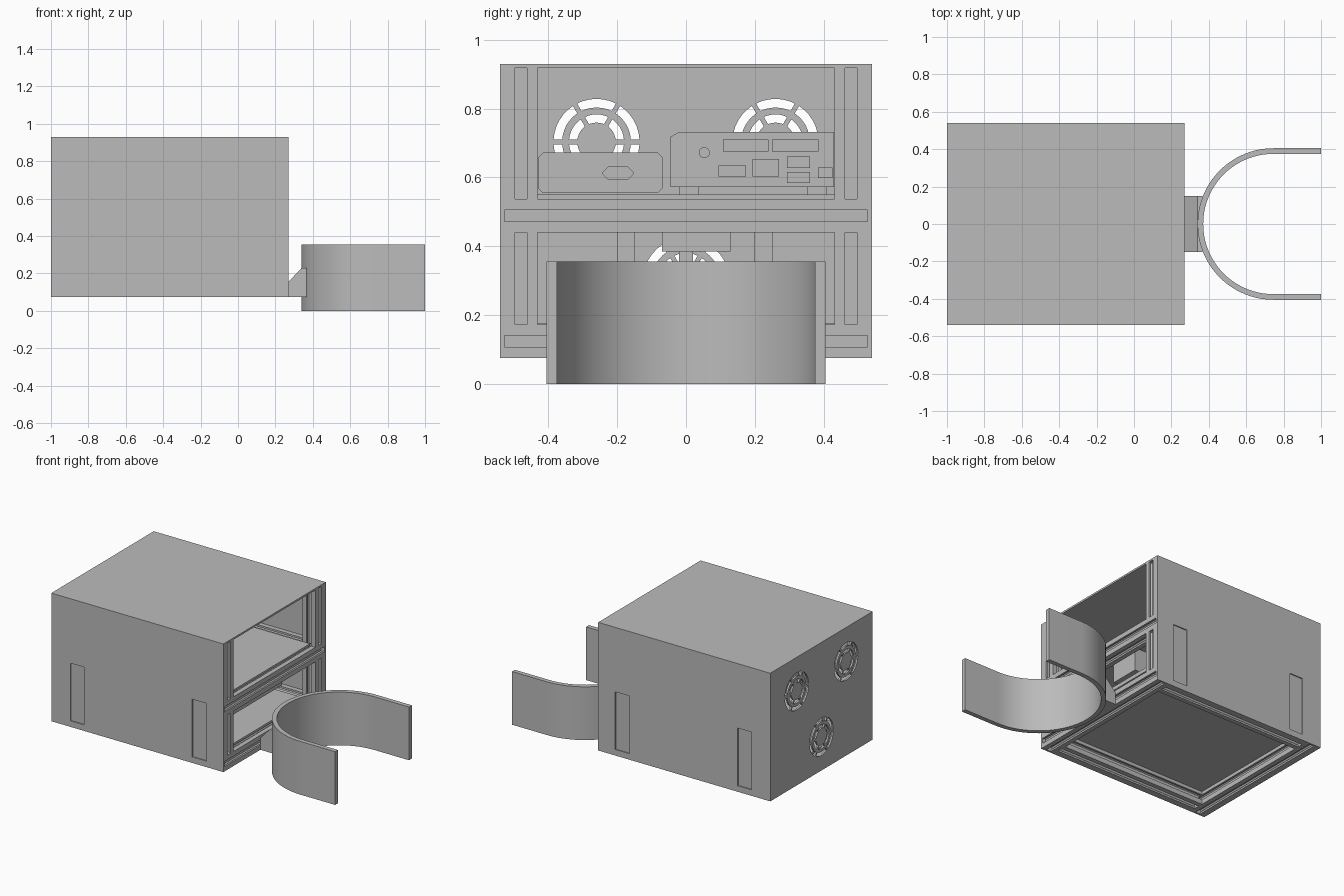
import bpy, bmesh, math
from mathutils import Vector

cube = bpy.data.objects.get("Cube")
if cube:
    bpy.data.objects.remove(cube, do_unlink=True)

grey = bpy.data.materials.new("plain grey")
grey.use_nodes = True
COLOUR = (0.5, 0.5, 0.5, 1)
grey.diffuse_color = COLOUR
grey.node_tree.nodes["Principled BSDF"].inputs["Base Color"].default_value = COLOUR


def finish(name, bm):
    bmesh.ops.recalc_face_normals(bm, faces=bm.faces)
    mesh = bpy.data.meshes.new(name)
    bm.to_mesh(mesh)
    bm.free()
    mesh.materials.append(grey)
    obj = bpy.data.objects.new(name, mesh)
    bpy.context.collection.objects.link(obj)
    return obj


def add_prism(bm, points, axis, start, end):
    """Extrude a 2D outline along an axis; the other two axes keep x, y, z order."""
    def place(p, d):
        c = list(p)
        c.insert("xyz".index(axis), d)
        return Vector(c)
    low = [bm.verts.new(place(p, start)) for p in points]
    high = [bm.verts.new(place(p, end)) for p in points]
    bm.faces.new(low)
    bm.faces.new(high)
    n = len(points)
    for i in range(n):
        j = (i + 1) % n
        bm.faces.new((low[i], low[j], high[j], high[i]))


def prism(name, points, axis, start, end):
    bm = bmesh.new()
    add_prism(bm, points, axis, start, end)
    return finish(name, bm)


def rect(a, b, c, d):
    return [(a, c), (b, c), (b, d), (a, d)]


def box(name, x, y, z):
    return prism(name, rect(*x, *y), "z", *z)


def cut(target, cutter):
    cutter.hide_render = True
    cutter.hide_viewport = True
    cutter.display_type = "WIRE"
    mod = target.modifiers.new("cut", "BOOLEAN")
    mod.operation = "DIFFERENCE"
    mod.solver = "EXACT"
    mod.object = cutter


# Overall cabinet limits
X0, X1, Y, Z0, Z1, T = -1.0, 0.27, 0.54, 0.075, 0.93, 0.012
S = 0.097                     # extrusion size
MID, FLOOR = 0.44, Z0 + S     # middle rail bottom, lower rail top


# Outer panels
box("top_panel", (X0, X1), (-Y, Y), (Z1 - T, Z1))
rear = box("vent_panel", (X0, X0 + T), (-Y + T, Y - T), (Z0, Z1 - T))
for side, name in ((-1, "front"), (1, "back")):
    panel = box(name + "_panel", (X0, X1), sorted((side * Y, side * (Y - T))), (Z0, Z1 - T))
    bm = bmesh.new()
    for a, b in ((-0.86, -0.76), (0.04, 0.145)):
        add_prism(bm, rect(a, b, 0.115, 0.5), "y", side * (Y - 0.007), side * (Y + 0.02))
    cut(panel, finish(name + "_pocket_cutter", bm))

# Fan grilles: two rings of slots with six spokes
bm = bmesh.new()
for cy, cz in ((-0.26, 0.703), (0.26, 0.703), (0, 0.3)):
    for inner, outer in ((0.1, 0.125), (0.056, 0.08)):
        for k in range(6):
            arcs = []
            for r, order in ((inner, 1), (outer, -1)):
                gap = 0.007 / r
                steps = [k * math.pi / 3 + gap + (math.pi / 3 - 2 * gap) * i / 6 for i in range(7)]
                arcs += [(cy + r * math.cos(t), cz + r * math.sin(t)) for t in steps[::order]]
            add_prism(bm, arcs, "x", X0 - 0.05, X0 + 0.05)
cut(rear, finish("grille_cutter", bm))


# Slotted extrusion profile, repeated on four sides
def slot_profile(cx, cy):
    h, w, lip, wide, deep = S / 2, 0.017, 0.012, 0.027, 0.026
    side = [(-h, -h), (-w, -h), (-w, -h + lip), (-wide, -h + lip), (-w, -h + deep),
            (w, -h + deep), (wide, -h + lip), (w, -h + lip), (w, -h)]
    points = []
    for _ in range(4):
        points += side
        side = [(-v, u) for u, v in side]
    return [(cx + u, cy + v) for u, v in points]


YI, XI = Y - T, X0 + T
h = S / 2
for level, z in (("lower", Z0 + h), ("middle", MID + h)):
    for end, x in (("open", X1 - h), ("vent", XI + h)):
        prism(f"{level}_{end}_rail", slot_profile(x, z), "y", -YI, YI)
    for side, y in (("front", -YI + h), ("back", YI - h)):
        prism(f"{level}_{side}_rail", slot_profile(y, z), "x", XI + S, X1 - S)
for end, x in (("open", X1 - h), ("vent", XI + h)):
    for side, y in (("front", -YI + h), ("back", YI - h)):
        prism(f"lower_{end}_{side}_post", slot_profile(x, y), "z", FLOOR, MID)
        prism(f"upper_{end}_{side}_post", slot_profile(x, y), "z", MID + S, Z1 - T)

# Shelves
INNER = YI - S
box("floor_plate", (XI + 0.06, X1 - 0.06), (-INNER, INNER), (FLOOR - 0.01, FLOOR + 0.005))
box("middle_shelf", (XI + 0.02, X1 - 0.04), (-INNER, INNER), (MID + S, MID + S + 0.013))
SHELF = MID + S + 0.013


# Devices on the shelf
def chamfered(y0, y1, z0, z1, c):
    return [(y0, z0 + c), (y0 + c, z0), (y1 - c, z0), (y1, z0 + c),
            (y1, z1 - c), (y1 - c, z1), (y0 + c, z1), (y0, z1 - c)]


FACE = -0.22
prism("power_supply", chamfered(-0.43, -0.067, SHELF + 0.004, 0.672, 0.015), "x", -0.8, FACE)
prism("power_socket", chamfered(-0.243, -0.152, 0.592, 0.633, 0.018), "x", FACE, FACE + 0.006)
for y in (-0.222, -0.173):
    box("socket_pin", (FACE, FACE + 0.009), (y - 0.006, y + 0.006), (0.607, 0.619))
prism("computer_case", [(-0.045, 0.572), (0.43, 0.572), (0.43, 0.732), (-0.02, 0.732), (-0.045, 0.718)],
      "x", -0.8, FACE)
for x in (-0.7, -0.3):
    for y in (0.008, 0.38):
        box("case_foot", (x - 0.03, x + 0.03), (y - 0.028, y + 0.028), (SHELF, 0.572))
PORTS = ((0.107, 0.24, 0.675, 0.71), (0.25, 0.385, 0.675, 0.71), (0.293, 0.36, 0.627, 0.66),
         (0.293, 0.36, 0.583, 0.615), (0.193, 0.27, 0.603, 0.653), (0.095, 0.175, 0.603, 0.635),
         (0.383, 0.425, 0.598, 0.628))
for port in PORTS:
    prism("port", rect(*port), "x", FACE, FACE + 0.006)
prism("power_button", [(0.053 + 0.016 * math.cos(t * math.pi / 8), 0.672 + 0.016 * math.sin(t * math.pi / 8))
                       for t in range(16)], "x", FACE, FACE + 0.006)

# Sensor bar hanging under the shelf
box("hanging_mount", (-0.02, 0.1), (-0.07, 0.13), (0.385, MID + S))
box("sensor_stem", (0.02, 0.06), (-0.02, 0.02), (0.33, 0.385))
box("sensor_bar", (0.0, 0.13), (-0.28, 0.28), (0.305, 0.33))
for y in (-0.175, 0.225):
    box("mount_strip", (-0.9, -0.875), (y - 0.026, y + 0.026), (FLOOR, MID + S))

# Curved guide band and its bracket
R, W, CX = 0.405, 0.03, 0.745
arc = [math.pi / 2 + math.pi * i / 40 for i in range(41)]
outline = [(1, R)] + [(CX + R * math.cos(t), R * math.sin(t)) for t in arc] + [(1, -R)]
r = R - W
outline += [(1, -r)] + [(CX + r * math.cos(t), r * math.sin(t)) for t in arc[::-1]] + [(1, r)]
band = prism("guide_band", outline, "z", 0, 0.355)
bpy.ops.object.select_all(action="DESELECT")
band.select_set(True)
bpy.context.view_layer.objects.active = band
bpy.ops.object.shade_smooth_by_angle(angle=math.radians(30))
prism("band_bracket", [(X1, Z0), (0.365, Z0), (0.365, 0.23), (0.34, 0.23), (X1, 0.155)], "y", -0.15, 0.15)
